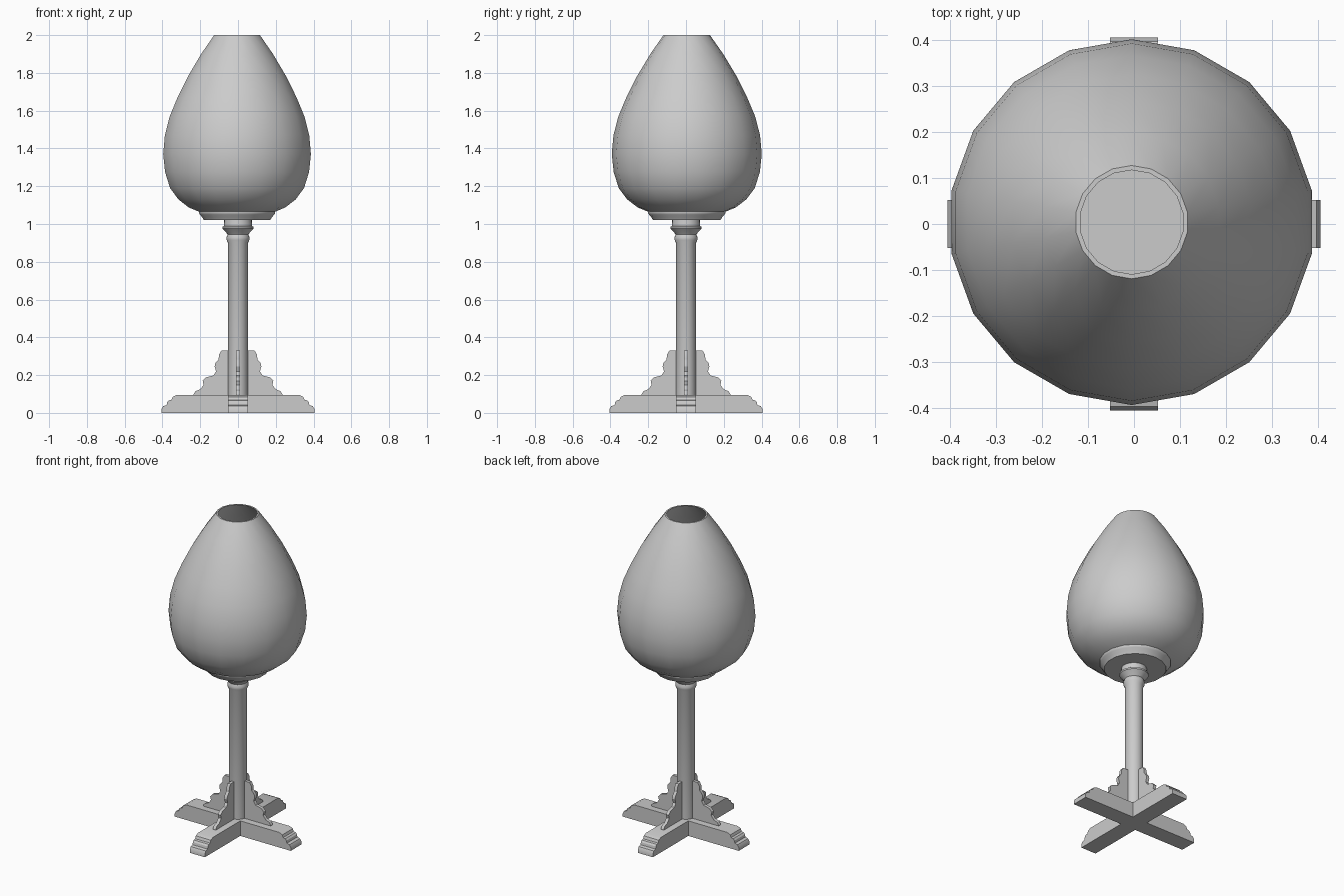
import bpy, bmesh
from math import sin, cos, pi, radians

if "Cube" in bpy.data.objects:
    bpy.data.objects.remove(bpy.data.objects["Cube"])


def finish(name, bm, angle=40):
    bmesh.ops.recalc_face_normals(bm, faces=bm.faces)
    me = bpy.data.meshes.new(name)
    bm.to_mesh(me)
    bm.free()
    ob = bpy.data.objects.new(name, me)
    bpy.context.collection.objects.link(ob)
    bpy.context.view_layer.objects.active = ob
    for o in bpy.context.selected_objects:
        o.select_set(False)
    ob.select_set(True)
    bpy.ops.object.shade_smooth_by_angle(angle=radians(angle))
    return ob


def lathe(name, profile, sides, centre=(0, 0)):
    """Revolve (radius, z) points, capping both ends."""
    bm = bmesh.new()
    rings = []
    for r, z in profile:
        rings.append([bm.verts.new((centre[0] + r * sin(2 * pi * i / sides),
                                    centre[1] + r * cos(2 * pi * i / sides), z))
                      for i in range(sides)])
    for a, b in zip(rings, rings[1:]):
        for i in range(sides):
            j = (i + 1) % sides
            bm.faces.new((a[i], a[j], b[j], b[i]))
    bm.faces.new(rings[0])
    bm.faces.new(rings[-1])
    return finish(name, bm)


def slab(name, outline, thickness, turn=0):
    """Extrude an (x, z) outline along y, then turn it about z."""
    bm = bmesh.new()
    face = bm.faces.new([bm.verts.new((x, -thickness / 2, z)) for x, z in outline])
    ext = bmesh.ops.extrude_face_region(bm, geom=[face])["geom"]
    bmesh.ops.translate(bm, vec=(0, thickness, 0),
                        verts=[v for v in ext if isinstance(v, bmesh.types.BMVert)])
    ob = finish(name, bm, 30)
    ob.rotation_euler.z = turn
    return ob


# Egg-shaped bowl: hollow, faceted in plan, open at the top
body = [(0.205, 1.065), (0.26, 1.088), (0.315, 1.13), (0.36, 1.19), (0.387, 1.275),
        (0.397, 1.37), (0.388, 1.47), (0.362, 1.57), (0.32, 1.67), (0.262, 1.785),
        (0.193, 1.90), (0.123, 2.0)]
base = [(0.178, 1.02), (0.187, 1.035), (0.2, 1.05), (0.205, 1.058)]
inner = [(r - 0.01, z) for r, z in reversed(body)]
lathe("bowl", base + body + inner + [(0.165, 1.035)], 18, (-0.005, 0.004))

# Post with turned collar under the bowl
lathe("post", [(0.053, 0.005), (0.053, 0.90), (0.060, 0.915), (0.061, 0.93), (0.055, 0.945),
               (0.063, 0.955), (0.083, 0.975), (0.083, 0.985), (0.075, 0.99),
               (0.073, 1.021)], 24)

# Four crossed feet with moulded ends, each with a scrolled bracket
foot_end = [(0.405, 0), (0.405, 0.02), (0.396, 0.036), (0.378, 0.041), (0.375, 0.056),
            (0.366, 0.066), (0.352, 0.069), (0.346, 0.085), (0.325, 0.095)]
bracket = [(0.03, 0.09), (0.235, 0.09), (0.235, 0.1), (0.225, 0.115), (0.2, 0.125),
           (0.182, 0.148), (0.187, 0.17), (0.17, 0.188), (0.13, 0.198), (0.116, 0.22),
           (0.124, 0.245), (0.12, 0.263), (0.103, 0.283), (0.1, 0.31),
           (0.088, 0.33), (0.03, 0.33)]
for i, side in enumerate(("right", "back", "left", "front")):
    start = 0.0 if i % 2 == 0 else 0.0525
    slab(side + "_foot", [(start, 0)] + foot_end + [(start, 0.095)], 0.105, i * pi / 2)
    slab(side + "_bracket", bracket, 0.02, i * pi / 2)
